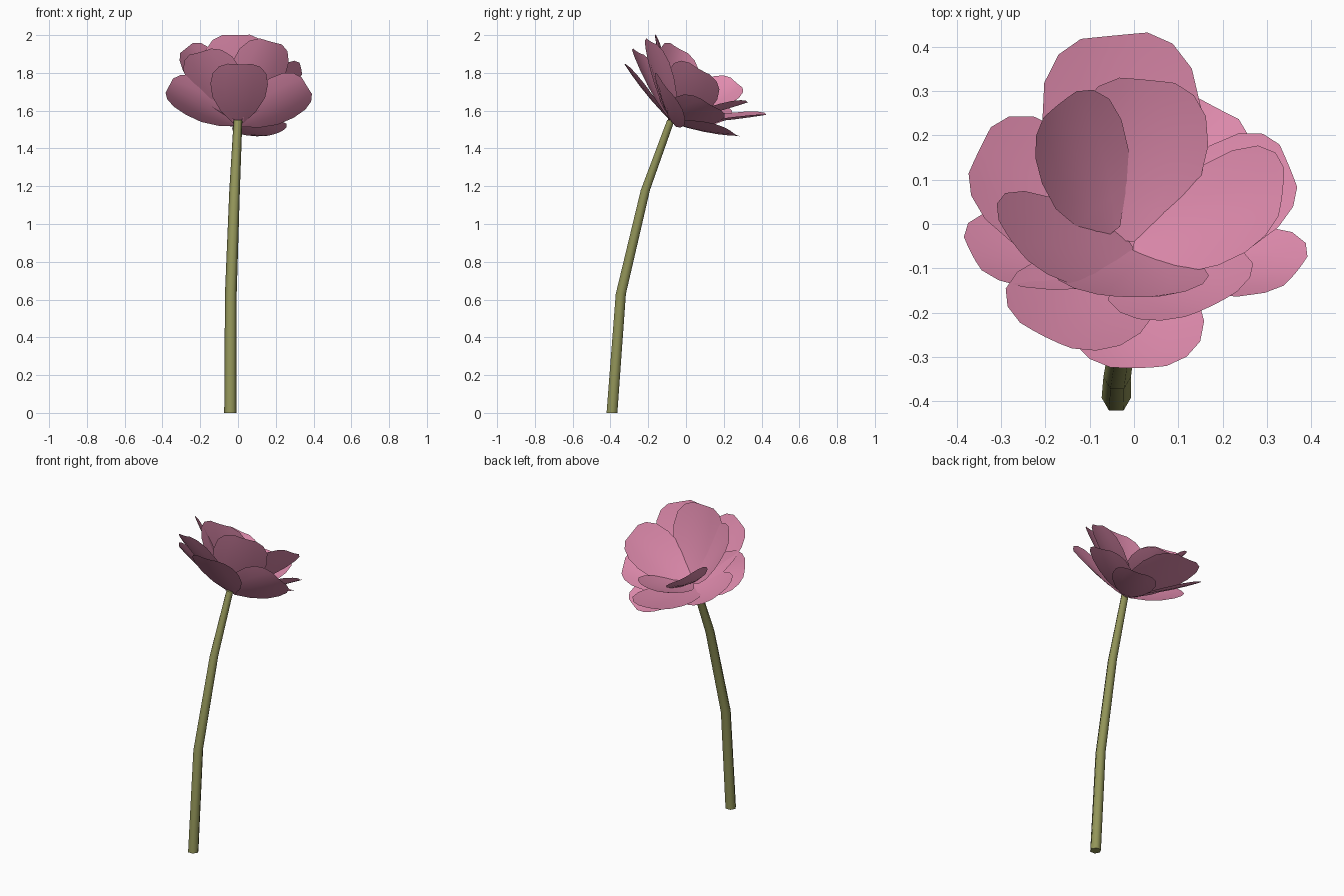
import bpy, bmesh, math
from mathutils import Vector

if "Cube" in bpy.data.objects:
    bpy.data.objects.remove(bpy.data.objects["Cube"])


def material(name, rgb):
    m = bpy.data.materials.new(name)
    m.diffuse_color = (*rgb, 1)
    m.use_nodes = True
    m.node_tree.nodes["Principled BSDF"].inputs["Base Color"].default_value = m.diffuse_color
    return m


PINK = material("petal pink", (0.76, 0.265, 0.43))
GREEN = material("stem olive green", (0.29, 0.30, 0.10))


def finish(bm, name, mat, angle):
    mesh = bpy.data.meshes.new(name)
    bm.to_mesh(mesh)
    bm.free()
    mesh.materials.append(mat)
    ob = bpy.data.objects.new(name, mesh)
    bpy.context.collection.objects.link(ob)
    bpy.ops.object.select_all(action='DESELECT')
    ob.select_set(True)
    bpy.context.view_layer.objects.active = ob
    bpy.ops.object.shade_smooth_by_angle(angle=math.radians(angle))
    return ob


# Stem: bent, tapering six-sided tube
STEM = [((-0.04, -0.392, 0), 0.033), ((-0.038, -0.345, 0.63), 0.031),
        ((-0.018, -0.215, 1.18), 0.028), ((0.0, -0.08, 1.55), 0.023)]
SIDES = 6
bm = bmesh.new()
rings = []
for c, r in STEM:
    rings.append([bm.verts.new(Vector(c) + Vector((
        r * math.cos(math.tau * k / SIDES), r * math.sin(math.tau * k / SIDES), 0)))
        for k in range(SIDES)])
for lo, hi in zip(rings, rings[1:]):
    for k in range(SIDES):
        j = (k + 1) % SIDES
        bm.faces.new((lo[k], lo[j], hi[j], hi[k]))
bm.faces.new(rings[0][::-1])
bm.faces.new(rings[-1])
finish(bm, "stem", GREEN, 65)

# Petals: cupped sheets fanned around a tilted flower axis
OUTER = (0.0, -0.07, 1.535)
INNER = (0.0, -0.055, 1.56)
AXIS = (0, 0.5, 0.87)
OUTLINE = [(0, 0.2), (0.2, 0.62), (0.42, 0.92), (0.64, 1.0),
           (0.82, 0.93), (0.94, 0.72), (1.0, 0.42)]
ACROSS = (-1, -0.5, 0, 0.5, 1)


def petal(name, base, tip, half_width, facing=AXIS, cup=0.025, belly=0.012):
    base = Vector(base)
    length = Vector(tip) - base
    u = length.normalized()
    facing = Vector(facing)
    n = (facing - u * facing.dot(u)).normalized()
    w = u.cross(n)
    bm = bmesh.new()
    rows = []
    for v, f in OUTLINE:
        rows.append([bm.verts.new(
            base + length * v + w * (s * f * half_width)
            + n * (cup * (s * f) ** 2 - belly * 4 * v * (1 - v)))
            for s in ACROSS])
    for a, b in zip(rows, rows[1:]):
        for k in range(len(ACROSS) - 1):
            bm.faces.new((a[k], a[k + 1], b[k + 1], b[k]))
    # face the open side of the flower
    bm.normal_update()
    if sum((f.normal.dot(n) for f in bm.faces)) < 0:
        bmesh.ops.reverse_faces(bm, faces=bm.faces[:])
    finish(bm, name, PINK, 60)


PETALS = [
    ("outer_front_petal", OUTER, (0.01, -0.325, 1.845), 0.152),
    ("outer_front_left_petal", OUTER, (-0.2, -0.255, 1.91), 0.16),
    ("outer_left_petal", OUTER, (-0.365, -0.07, 1.73), 0.135, (0, 0.7, 0.7)),
    ("outer_back_left_petal", OUTER, (-0.35, 0.165, 1.65), 0.155),
    ("outer_back_petal", OUTER, (-0.045, 0.425, 1.58), 0.18),
    ("low_back_right_petal", OUTER, (0.19, 0.26, 1.475), 0.13),
    ("outer_back_right_petal", OUTER, (0.35, 0.13, 1.63), 0.14),
    ("outer_right_petal", OUTER, (0.365, -0.11, 1.73), 0.145, (0, 0.8, 0.6)),
    ("inner_front_right_petal", OUTER, (0.175, -0.185, 1.965), 0.16),
    ("inner_front_petal", INNER, (-0.01, -0.165, 2.0), 0.175),
    ("inner_left_petal", INNER, (-0.275, -0.04, 1.93), 0.15),
    ("inner_back_left_petal", (-0.05, -0.02, 1.58), (-0.17, 0.27, 1.745), 0.13,
     (0.62, -0.12, 0.77)),
    ("inner_back_petal", (0.0, -0.04, 1.56), (0.03, 0.325, 1.645), 0.15),
    ("inner_right_petal", (0.0, -0.04, 1.56), (0.335, 0.07, 1.82), 0.15),
]
for args in PETALS:
    petal(*args)
